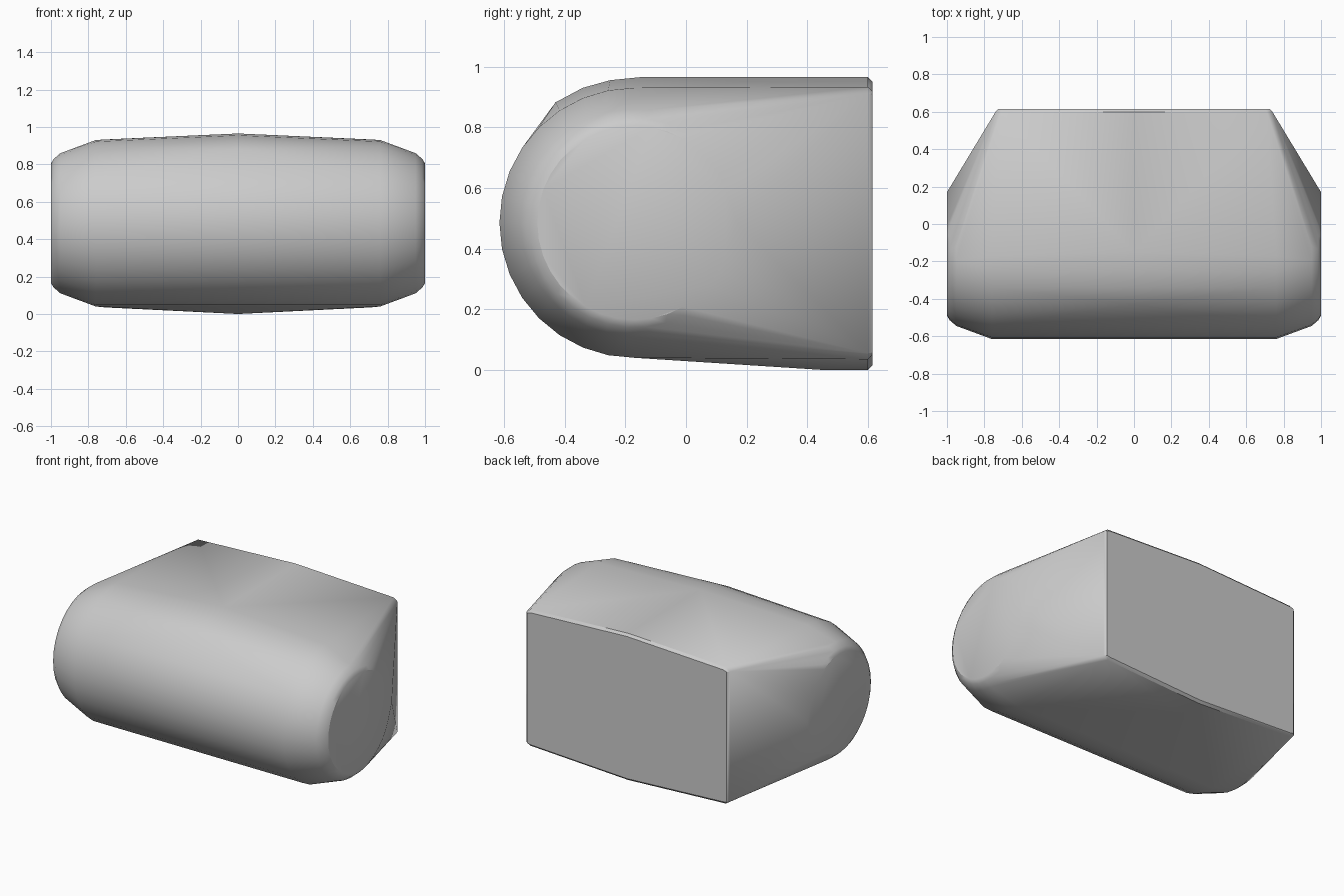
import bpy, bmesh
from math import sin, cos, radians

cube = bpy.data.objects.get("Cube")
if cube:
    bpy.data.objects.remove(cube, do_unlink=True)

MID_Y, MID_Z = -0.17, 0.485

grey = bpy.data.materials.new("soft_grey")
grey.use_nodes = True
colour = (0.6, 0.6, 0.6, 1)
grey.diffuse_color = colour
grey.node_tree.nodes["Principled BSDF"].inputs["Base Color"].default_value = colour


def arc(x, radius, start, end, steps):
    """Arc in a side plane; zero degrees points to the front."""
    for i in range(steps + 1):
        a = radians(start + (end - start) * i / steps)
        yield (x, MID_Y - radius * cos(a), MID_Z + radius * sin(a))


points = []
# Rounded front roll and the two end caps
for side in (-1, 1):
    points += arc(side * 0.76, 0.445, -90, 90, 16)
    points += arc(side * 0.95, 0.375, -130, 130, 24)
    points += arc(side * 0.985, 0.345, -150, 150, 28)
    points += arc(side, 0.32, -180, 180, 36)
    points.append((side, 0.17, MID_Z))
    # Back edge: bevelled corners beside the flat rear panel
    for z_edge, z_corner, z_rear in ((0.933, 0.91, 0.918), (0.035, 0.055, 0.05)):
        points.append((side * 0.71, 0.6, z_edge))
        points.append((side * 0.74, 0.6, z_corner))
        points.append((side * 0.70, 0.615, z_rear))
        points.append((side * 0.725, 0.615, z_corner))

# Crowned centre line along the top and bottom
crown = [(-0.43, 0.882), (-0.34, 0.93), (-0.25, 0.955), (-0.15, 0.965),
         (0.6, 0.965), (0.615, 0.95), (0.615, 0.015), (0.6, 0), (0.45, 0)]
points += [(0, y, z) for y, z in crown]

# Cushion body wraps all outlines in one taut skin
bm = bmesh.new()
for p in points:
    bm.verts.new(p)
bmesh.ops.remove_doubles(bm, verts=bm.verts, dist=0.002)
hull = bmesh.ops.convex_hull(bm, input=bm.verts)
loose = [v for v in bm.verts if not v.link_faces]
bmesh.ops.delete(bm, geom=loose, context='VERTS')
bmesh.ops.dissolve_limit(bm, angle_limit=radians(0.5), verts=bm.verts, edges=bm.edges)
bmesh.ops.recalc_face_normals(bm, faces=bm.faces)

mesh = bpy.data.meshes.new("cushion_body")
bm.to_mesh(mesh)
bm.free()
mesh.materials.append(grey)
body = bpy.data.objects.new("cushion_body", mesh)
bpy.context.collection.objects.link(body)
bpy.context.view_layer.objects.active = body
body.select_set(True)
bpy.ops.object.shade_smooth_by_angle(angle=radians(30))
